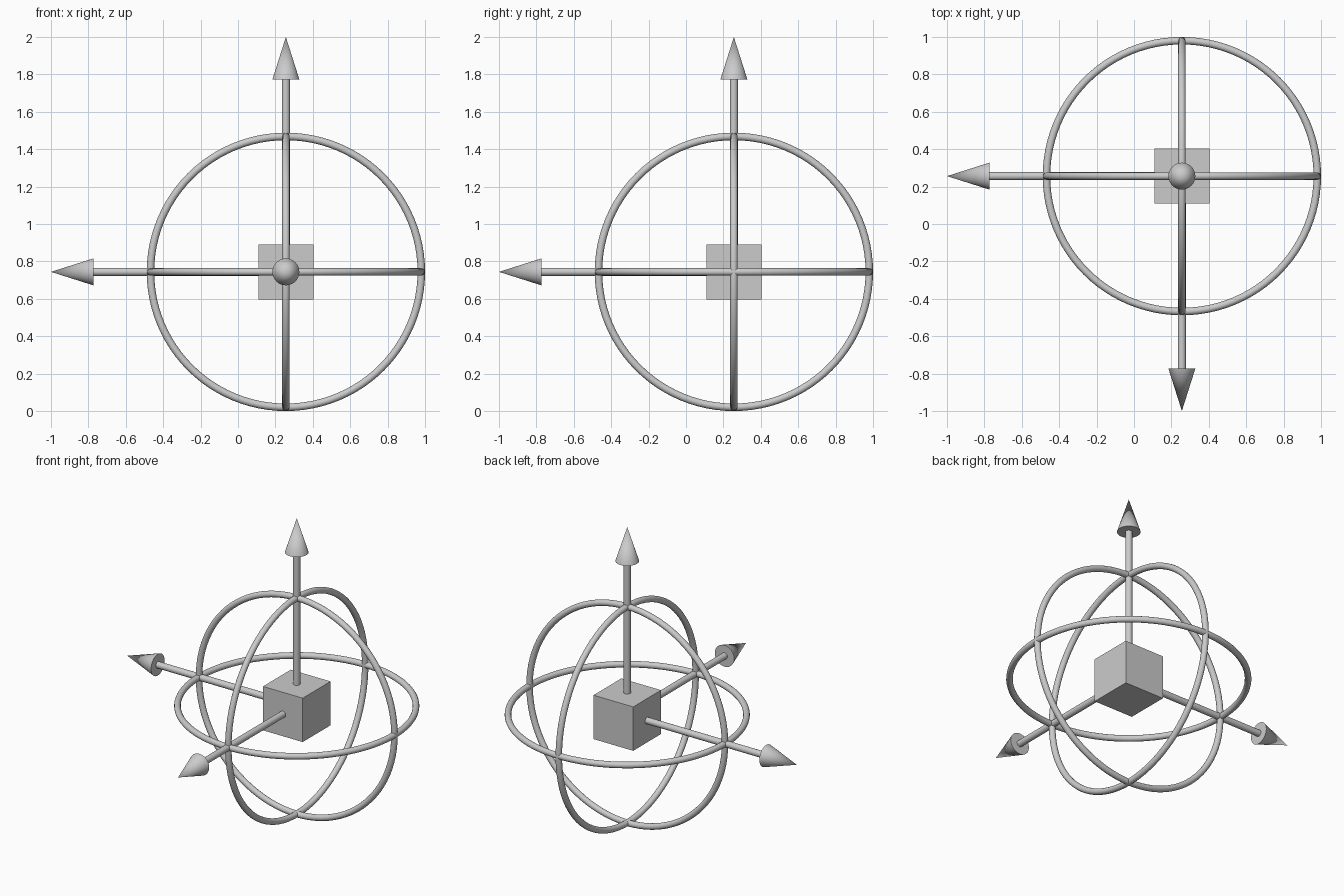
import bpy
import math
from mathutils import Vector

if "Cube" in bpy.data.objects:
    bpy.data.objects.remove(bpy.data.objects["Cube"])

CENTER = Vector((0.256, 0.256, 0.744))
REACH = 1.256        # centre to arrow tip
HEAD = 0.227         # arrow head length
TUBE = 0.02


def finish(name, smooth=True):
    obj = bpy.context.object
    obj.name = name
    if smooth:
        bpy.ops.object.shade_smooth_by_angle(angle=math.radians(40))
    return obj


# Central cube
bpy.ops.mesh.primitive_cube_add(size=0.294, location=CENTER)
finish("center_cube", smooth=False)

# One arrow and one ring per axis
axes = {"x": Vector((-1, 0, 0)), "y": Vector((0, -1, 0)), "z": Vector((0, 0, 1))}
for name, d in axes.items():
    rot = d.to_track_quat('Z', 'Y').to_euler()
    shaft = REACH - HEAD

    # Shaft from the centre to the arrow head
    bpy.ops.mesh.primitive_cylinder_add(vertices=32, radius=0.0215, depth=shaft,
                                        location=CENTER + d * shaft / 2, rotation=rot)
    finish(f"arrow_shaft_{name}")

    # Pointed head
    bpy.ops.mesh.primitive_cone_add(vertices=32, radius1=0.072, radius2=0, depth=HEAD,
                                    location=CENTER + d * (REACH - HEAD / 2), rotation=rot)
    finish(f"arrow_head_{name}")

    # Rotation ring around this axis
    bpy.ops.mesh.primitive_torus_add(major_radius=0.744 - TUBE, minor_radius=TUBE,
                                     major_segments=96, minor_segments=16,
                                     location=CENTER, rotation=rot)
    finish(f"ring_{name}")
